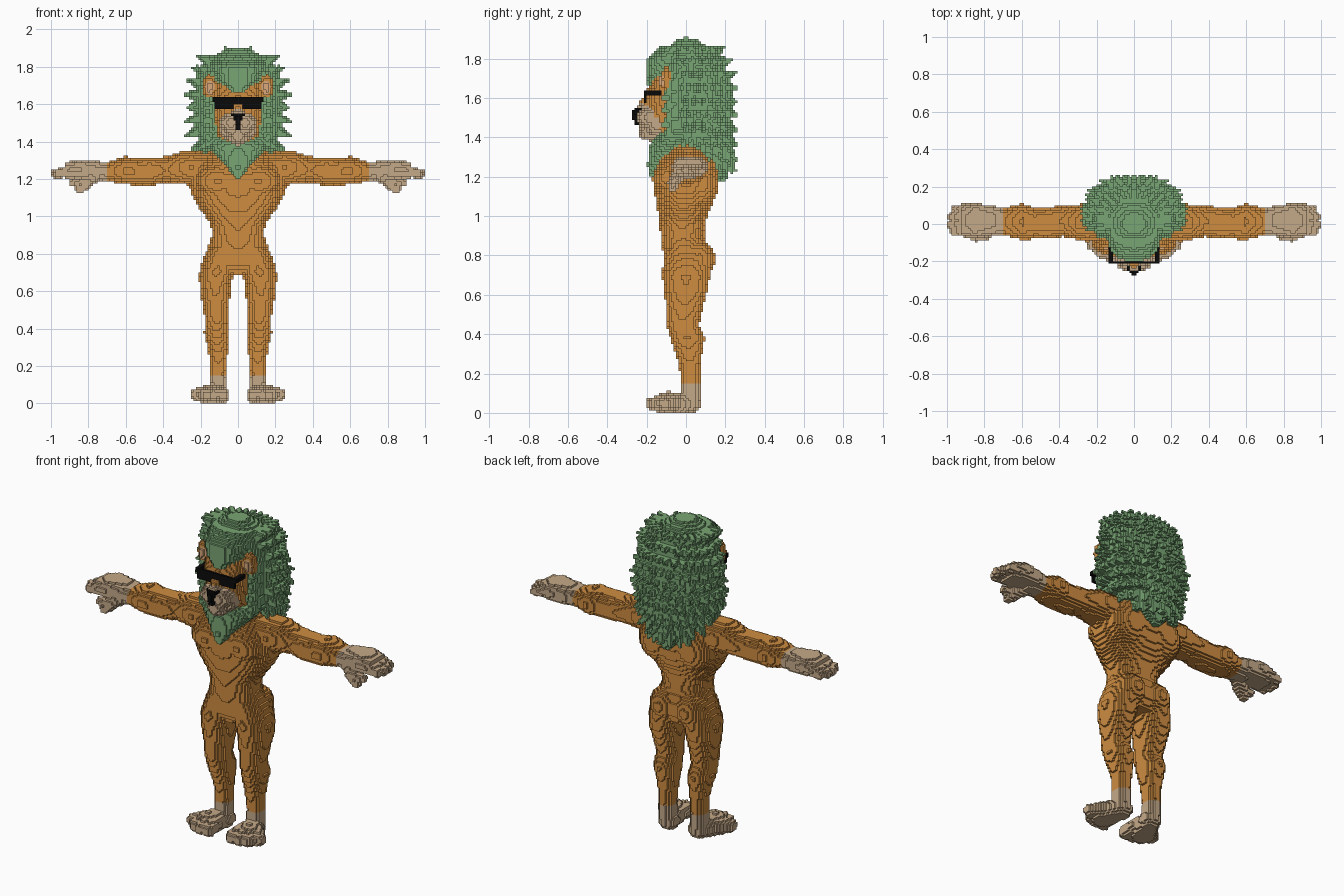
import bpy, math, random
from mathutils import Vector

H = 0.0125            # edge of one cube
random.seed(4)
taken = set()         # every cube of the model
parts = []            # (name, material, cubes)


def mat(name, rgb):
    m = bpy.data.materials.new(name)
    m.diffuse_color = (*rgb, 1)
    return m


ORANGE = mat("orange fur", (0.62, 0.262, 0.052))
TAN = mat("tan paw", (0.56, 0.40, 0.25))
GREEN = mat("green mane", (0.19, 0.38, 0.175))
BLACK = mat("black", (0.003, 0.003, 0.003))
INNER = mat("inner ear", (0.70, 0.40, 0.20))


def cells(lo, hi):
    """Indices of the cubes whose centres lie between lo and hi."""
    return range(math.ceil(lo / H - 0.5), math.floor(hi / H - 0.5) + 1)


def mid(i):
    return (i + 0.5) * H


def ball(c, r):
    return {(i, j, k)
            for i in cells(c[0] - r[0], c[0] + r[0])
            for j in cells(c[1] - r[1], c[1] + r[1])
            for k in cells(c[2] - r[2], c[2] + r[2])
            if sum(((mid(n) - c[a]) / r[a]) ** 2 for a, n in enumerate((i, j, k))) <= 1}


def box(lo, hi):
    return {(i, j, k) for i in cells(lo[0], hi[0])
            for j in cells(lo[1], hi[1]) for k in cells(lo[2], hi[2])}


def cone(p, q, r0, r1):
    """Round tapered limb from p to q."""
    p, q = Vector(p), Vector(q)
    d, r = q - p, max(r0, r1)
    lo = [min(p[a], q[a]) - r for a in range(3)]
    hi = [max(p[a], q[a]) + r for a in range(3)]
    out = set()
    for c in box(lo, hi):
        v = Vector([mid(n) for n in c]) - p
        t = min(1, max(0, v.dot(d) / d.length_squared))
        if (v - d * t).length <= r0 + (r1 - r0) * t:
            out.add(c)
    return out


def section(st, t):
    for s, e in zip(st, st[1:]):
        if s[0] <= t <= e[0]:
            f = (t - s[0]) / (e[0] - s[0])
            return [u + (v - u) * f for u, v in zip(s[1:], e[1:])]


def loft(axis, st, power=2.2):
    """Oval sections (position, centre a, centre b, radius a, radius b) along x or z."""
    out = set()
    for n in cells(st[0][0], st[-1][0]):
        a, b, ra, rb = section(st, mid(n))
        for i in cells(a - ra, a + ra):
            for j in cells(b - rb, b + rb):
                if abs((mid(i) - a) / ra) ** power + abs((mid(j) - b) / rb) ** power <= 1:
                    out.add((n, i, j) if axis == 0 else (i, j, n))
    return out


def part(name, material, *shapes, mirror=True):
    """Claim the cubes that no earlier part has, on both sides."""
    s = set().union(*shapes)
    if mirror:
        s |= {(-1 - i, j, k) for i, j, k in s}
    s = {c for c in s if c[2] >= 0} - taken
    taken.update(s)
    parts.append((name, material, s))


# sunglasses and nose
part("sunglasses", BLACK,
     box((0.03, -0.2125, 1.575), (0.125, -0.20, 1.6375)),
     box((0, -0.2125, 1.60), (0.03, -0.20, 1.6375)),
     box((0.1125, -0.2125, 1.6125), (0.1375, -0.125, 1.6375)))
part("nose", BLACK, loft(2, [(1.46, 0, -.235, .012, .03), (1.50, 0, -.235, .013, .037),
                             (1.525, 0, -.235, .03, .038), (1.555, 0, -.232, .033, .03)], 3))

# ears
part("inner_ear", INNER, ball((.152, -.12, 1.69), (.024, .014, .038)))
part("ear", ORANGE, ball((.152, -.10, 1.695), (.04, .028, .064)))

# muzzle, chin and face
part("muzzle", TAN,
     ball((.04, -.185, 1.50), (.06, .065, .055)), ball((0, -.185, 1.53), (.045, .08, .05)),
     ball((0, -.18, 1.43), (.058, .062, .05)), ball((.055, -.15, 1.47), (.045, .05, .06)))
part("face", ORANGE,
     loft(2, [(1.36, 0, -.05, .09, .08), (1.45, 0, -.06, .115, .11),
              (1.55, 0, -.07, .125, .12), (1.63, 0, -.07, .13, .125), (1.71, 0, -.06, .13, .105)], 2.8),
     cone((0, -.17, 1.63), (0, -.20, 1.57), .03, .035))

# mane: main mass, beard, forehead tuft
crown = [(1.18, 0, .185, .02, .02), (1.25, 0, .165, .09, .05), (1.33, 0, .10, .15, .12),
         (1.42, 0, .06, .21, .16), (1.5, 0, .06, .235, .168), (1.6, 0, .06, .24, .175),
         (1.7, 0, .05, .228, .175), (1.8, 0, .03, .19, .15), (1.86, 0, .01, .13, .10),
         (1.9, 0, 0, .05, .05)]
beard = loft(2, [(1.205, 0, -.175, .015, .015), (1.27, 0, -.14, .065, .055), (1.33, 0, -.10, .12, .085),
                 (1.38, 0, -.07, .17, .11), (1.43, 0, -.02, .21, .11)])
tuft = loft(2, [(1.66, 0, -.13, .05, .065), (1.72, 0, -.11, .105, .095),
                (1.80, 0, -.09, .14, .11), (1.86, 0, -.05, .12, .075)])
# pointed locks in staggered rows
locks = set()
for row, (z, lift) in enumerate([(1.29, -.07), (1.35, -.07), (1.41, -.06), (1.47, -.04), (1.53, -.02),
                                 (1.59, -.01), (1.65, 0), (1.71, .02), (1.77, .03), (1.82, .04)]):
    cx, cy, rx, ry = section(crown, z)
    n = 9 if z > 1.38 else 5
    for s in range(n + 1):
        ang = math.radians(-25 + (s + 0.5 * (row % 2)) * 115 / n)
        reach = random.uniform(.025, .06)
        dx, dy = math.cos(ang), math.sin(ang)
        if dx > -0.01:
            locks |= cone((dx * rx * .85, cy + dy * ry * .85, z),
                          (dx * (rx + reach), min(.262, cy + dy * (ry + reach)), z + lift), .04, .006)
for x, y, z in [(.07, 0, 1.92), (.16, 0, 1.875), (.10, -.10, 1.86), (.22, .03, 1.81),
                (.06, .08, 1.88), (.13, .12, 1.86), (0, -.13, 1.87)]:
    locks |= cone((x * .8, y * .8, z - .10), (x, y, z - .006), .05, .006)
# side whisker locks framing the face
for z in (1.42, 1.49, 1.56, 1.63):
    locks |= cone((.16, -.05, z + .04), (.165, -.115, z - .03), .045, .012)
part("mane", GREEN, loft(2, crown), beard, tuft, locks)

# hands with four fingers and a thumb
hand = [loft(0, [(.70, .012, 1.24, .072, .05), (.76, .02, 1.245, .08, .052),
                 (.85, .02, 1.25, .09, .055), (.92, .015, 1.245, .082, .045)], 2.6)]
for f, tip in enumerate((.962, .978, .972, .952)):
    y = -.042 + f * .041
    hand.append(cone((.87, y, 1.255), (tip, y, 1.228), .03, .024))
hand += [cone((.76, -.03, 1.215), (.84, -.065, 1.17), .036, .03),
         cone((.80, -.06, 1.18), (.845, -.068, 1.143), .03, .024),
         cone((.84, -.065, 1.17), (.885, -.06, 1.178), .028, .02)]
part("hand", TAN, *hand)

# arms with rounded shoulders
part("arm", ORANGE,
     loft(0, [(.12, .01, 1.25, .11, .09), (.30, .01, 1.26, .095, .09), (.38, .015, 1.25, .082, .07),
              (.47, .005, 1.24, .085, .076), (.53, .005, 1.24, .085, .072), (.60, .012, 1.245, .097, .076),
              (.65, .012, 1.243, .085, .064), (.70, .012, 1.24, .072, .05)]),
     ball((.25, .01, 1.26), (.11, .105, .09)))

# torso with chest, back and seat muscles
part("torso", ORANGE,
     loft(2, [(.69, 0, .01, .15, .09), (.75, 0, .005, .18, .12), (.82, 0, .0, .168, .118),
              (.90, 0, -.017, .137, .112), (.96, 0, -.017, .147, .117), (1.0, 0, -.015, .175, .125),
              (1.06, 0, -.008, .22, .143), (1.12, 0, -.003, .25, .155), (1.2, 0, 0, .268, .163),
              (1.27, 0, .01, .25, .155), (1.32, 0, .02, .20, .13), (1.36, 0, .02, .14, .11)], 2.3),
     ball((.11, -.09, 1.19), (.12, .08, .09)), ball((.12, .08, 1.17), (.12, .085, .13)),
     ball((.085, .07, .78), (.088, .077, .095)))

# feet with four toes
foot = [loft(2, [(.04, .105, .02, .045, .05), (.15, .108, .022, .045, .05)]),
        cone((.10, .02, .045), (.14, -.09, .04), .052, .068)]
for x, y in ((.08, -.165), (.128, -.168), (.175, -.15), (.218, -.11)):
    foot.append(cone((.11, -.01, .06), (x, y, .045), .045, .036))
part("foot", TAN, *foot)

# legs: calf, knee, thigh and hip
part("leg", ORANGE,
     loft(2, [(.15, .108, .022, .043, .048), (.22, .105, .02, .045, .052), (.30, .107, .015, .055, .066),
              (.38, .115, .008, .067, .088), (.45, .116, -.018, .062, .082), (.52, .118, -.01, .07, .092),
              (.62, .122, 0, .083, .11), (.70, .115, 0, .093, .122), (.77, .10, .005, .088, .12),
              (.84, .08, 0, .08, .11)]))

# turn each part's cubes into a mesh of its outer faces
AXES = [(0, 1, 2), (1, 2, 0), (2, 0, 1)]
for name, material, cubes in parts:
    verts, faces = {}, []
    for c in sorted(cubes):
        for a, b, d in AXES:
            for side in (0, 1):
                n = list(c)
                n[a] += 2 * side - 1
                if tuple(n) in taken:
                    continue
                quad = []
                for u, v in ((0, 0), (1, 0), (1, 1), (0, 1)):
                    p = list(c)
                    p[a] += side
                    p[b] += u
                    p[d] += v
                    quad.append(verts.setdefault(tuple(p), len(verts)))
                faces.append(quad if side else quad[::-1])
    me = bpy.data.meshes.new(name)
    me.from_pydata([(x * H, y * H, z * H) for x, y, z in verts], [], faces)
    me.materials.append(material)
    bpy.context.collection.objects.link(bpy.data.objects.new(name, me))
